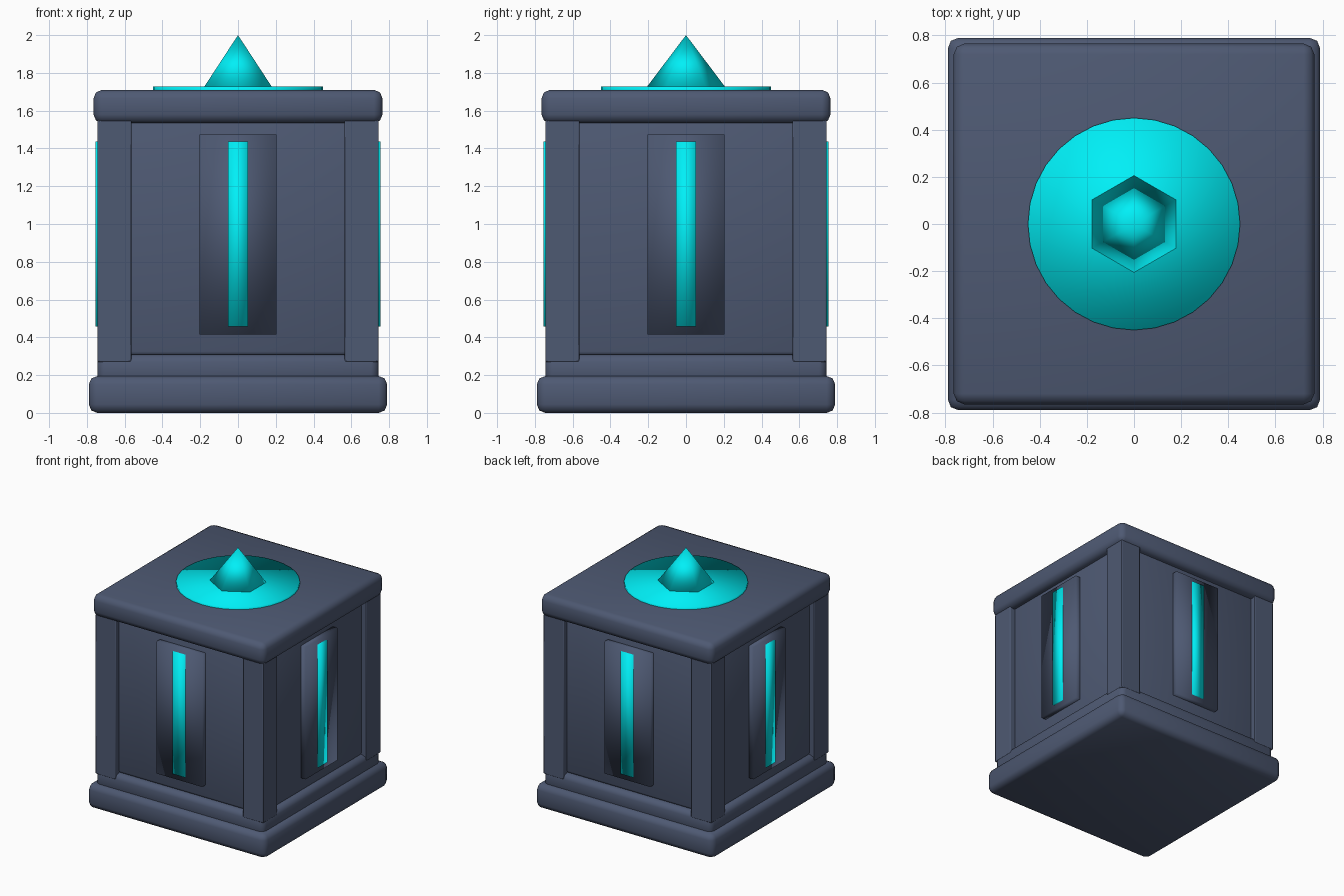
import bpy
from math import radians, sin, cos

if "Cube" in bpy.data.objects:
    bpy.data.objects.remove(bpy.data.objects["Cube"])


def material(name, color):
    m = bpy.data.materials.new(name)
    m.diffuse_color = color
    m.use_nodes = True
    m.node_tree.nodes["Principled BSDF"].inputs["Base Color"].default_value = m.diffuse_color
    return m


stone = material("slate", (0.076, 0.1, 0.17, 1))
glow = material("cyan_glow", (0.0, 0.87, 0.93, 1))


def finish(ob, name, mat, bevel=0.0, angle=None):
    ob.name = name
    ob.data.materials.append(mat)
    bpy.ops.object.transform_apply(location=False, rotation=True, scale=True)
    if bevel:
        b = ob.modifiers.new("bevel", 'BEVEL')
        b.width = bevel
        b.segments = 2
    if angle is None:
        bpy.ops.object.shade_smooth()
    else:
        bpy.ops.object.shade_smooth_by_angle(angle=radians(angle))
    return ob


def box(name, mat, center, size, bevel=0.0, angle=None, rot=0.0):
    bpy.ops.mesh.primitive_cube_add(size=1, location=center, rotation=(0, 0, rot))
    ob = bpy.context.object
    ob.scale = size
    return finish(ob, name, mat, bevel, angle)


def slab(name, half, z0, z1, bevel):
    return box(name, stone, (0, 0, (z0 + z1) / 2), (2 * half, 2 * half, z1 - z0), bevel)


# Stacked square tiers
slab("base", 0.79, 0.0, 0.195, 0.045)
slab("plinth", 0.745, 0.15, 0.31, 0.04)
slab("body", 0.70, 0.30, 1.56, 0.025)
slab("cap", 0.765, 1.535, 1.71, 0.045)

# Corner pillars
for sx in (-1, 1):
    for sy in (-1, 1):
        box("corner_pillar", stone, (sx * 0.655, sy * 0.655, 0.91),
            (0.18, 0.18, 1.28), 0.006, 30)

# Raised panel with a glowing strip on each side
for i in range(4):
    a = i * radians(90)
    dx, dy = sin(a), -cos(a)
    box("side_panel", stone, (dx * 0.705, dy * 0.705, 0.945), (0.405, 0.075, 1.06), rot=a)
    box("light_strip", glow, (dx * 0.73, dy * 0.73, 0.947), (0.108, 0.05, 0.98), rot=a)

# Glowing disc and six-sided crystal on top
bpy.ops.mesh.primitive_cylinder_add(vertices=32, radius=0.45, depth=0.04, location=(0, 0, 1.708))
finish(bpy.context.object, "top_disc", glow)
bpy.ops.mesh.primitive_cone_add(vertices=6, radius1=0.207, radius2=0, depth=0.274,
                                location=(0, 0, 1.863))
finish(bpy.context.object, "crystal", glow)
